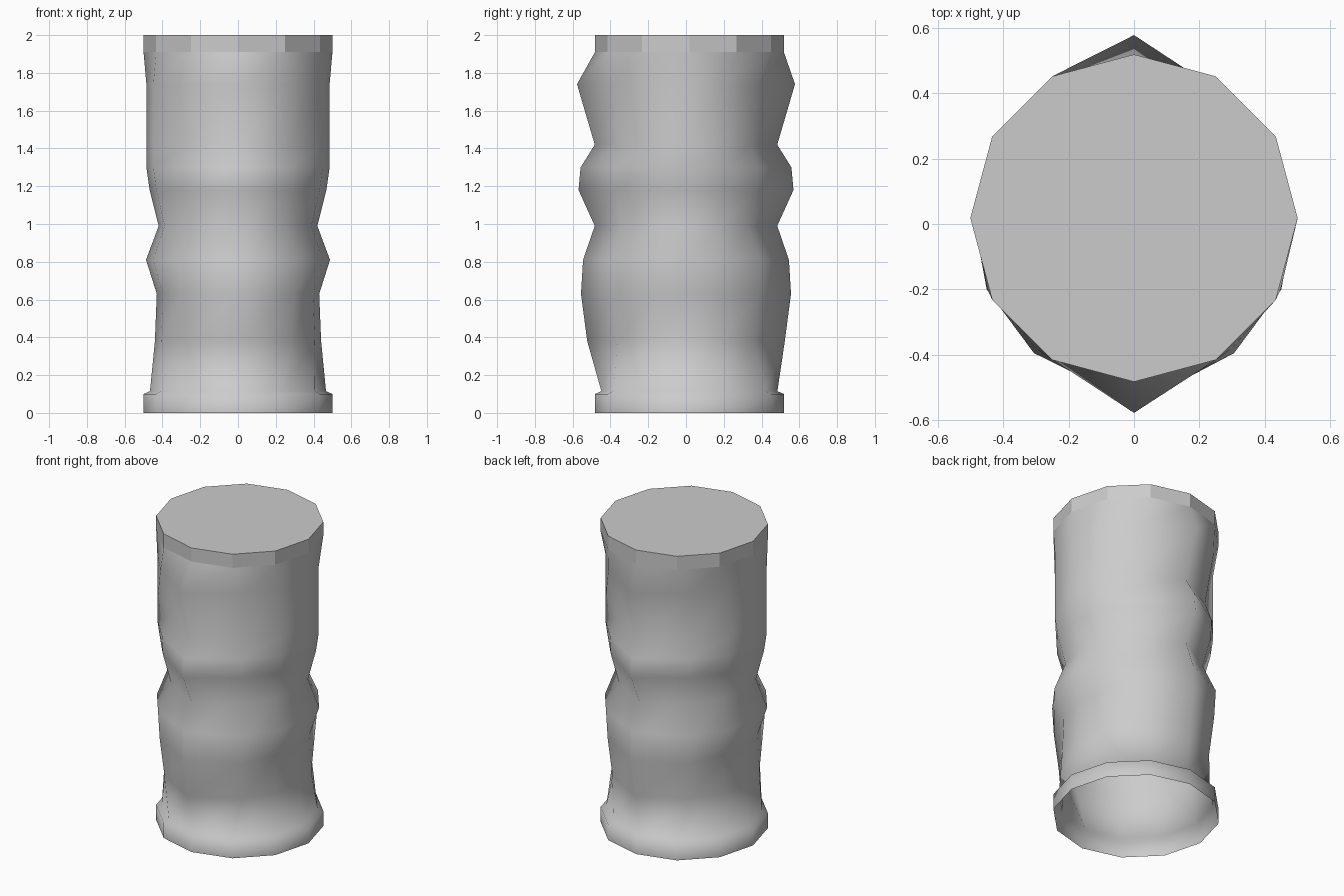
import bpy, bmesh, math

cube = bpy.data.objects.get("Cube")
if cube:
    bpy.data.objects.remove(cube, do_unlink=True)

SIDES = 12
OFFSET = 0.018   # the round ends sit slightly towards the back

grey = bpy.data.materials.new("plain grey")
grey.use_nodes = True
colour = (0.6, 0.6, 0.6, 1)
grey.diffuse_color = colour
grey.node_tree.nodes["Principled BSDF"].inputs["Base Color"].default_value = colour


def round_ring(z, r):
    """Regular twelve-sided ring."""
    steps = [math.tau * i / SIDES for i in range(SIDES)]
    return [(r * math.cos(a), r * math.sin(a) + OFFSET, z) for a in steps]


def crumpled_ring(z, side, depth, diagonal):
    """Ring pulled out at front and back, mirrored from one quarter."""
    k, d = side / 0.487, diagonal / 0.502
    quarter = [(side, 0), (0.45 * k, 0.2 * k), (0.31 * d, 0.4 * d), (0, depth)]
    half = quarter + [(-x, y) for x, y in quarter[2:0:-1]]
    full = half + [(-x, -y) for x, y in half]
    return [(x, y, z) for x, y in full]


def skin(name, rings, smooth, close_top=False):
    """Join a stack of rings with quads."""
    bm = bmesh.new()
    loops = [[bm.verts.new(p) for p in ring] for ring in rings]
    for low, high in zip(loops, loops[1:]):
        for i in range(SIDES):
            j = (i + 1) % SIDES
            bm.faces.new((low[i], low[j], high[j], high[i]))
    if close_top:
        bm.faces.new(loops[-1])
    for face in bm.faces:
        face.smooth = smooth
    mesh = bpy.data.meshes.new(name)
    bm.to_mesh(mesh)
    bm.free()
    mesh.materials.append(grey)
    obj = bpy.data.objects.new(name, mesh)
    bpy.context.collection.objects.link(obj)
    return obj


# Height, half width, half depth and diagonal reach of each fold
folds = [
    (0.38, 0.44, 0.523, 0.455),
    (0.63, 0.43, 0.556, 0.485),
    (0.81, 0.487, 0.545, 0.495),
    (0.99, 0.42, 0.483, 0.415),
    (1.18, 0.468, 0.569, 0.465),
    (1.30, 0.485, 0.558, 0.47),
    (1.42, 0.485, 0.483, 0.43),
    (1.74, 0.485, 0.577, 0.48),
]

# Body with its bottom lip, open underneath
lip = [round_ring(0, 0.5), round_ring(0.1, 0.5), round_ring(0.115, 0.466)]
wall = [crumpled_ring(*fold) for fold in folds]
skin("body", lip + wall + [round_ring(1.91, 0.5)], smooth=True)

# Flat-sided lid
skin("lid", [round_ring(1.91, 0.5), round_ring(2, 0.5)], smooth=False, close_top=True)
